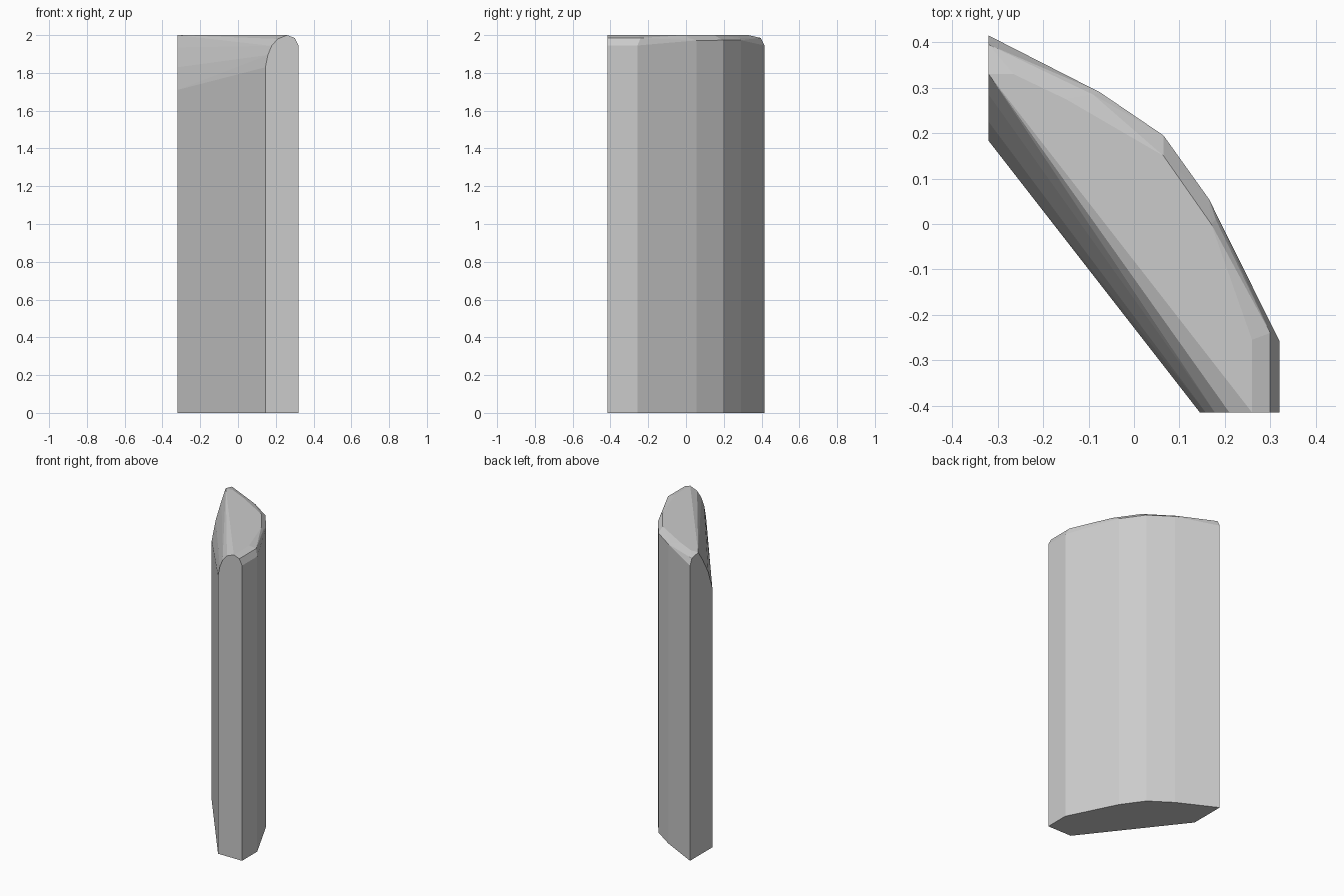
import bpy, bmesh

if "Cube" in bpy.data.objects:
    bpy.data.objects.remove(bpy.data.objects["Cube"])

# Footprint of the upright slab (counted around the outline)
footprint = [(-.32, .415), (-.32, .183), (.145, -.415), (.32, -.415),
             (.32, -.257), (.165, .055), (.065, .195), (-.075, .29)]

# Rounded top profile at the front end (y = -0.415) as x, z
front_end = [(.145, 1.83), (.158, 1.895), (.178, 1.943), (.21, 1.98),
             (.26, 2), (.30, 1.985), (.32, 1.945)]

# Rounded top profile at the left end (x = -0.32) as y, z
left_end = [(.183, 1.71), (.225, 1.83), (.285, 1.935), (.33, 2),
            (.395, 1.985), (.415, 1.945)]

# Bevelled outer edge and the flat plateau
outer_edge = [(.32, -.257, 1.945), (.30, -.24, 1.985), (.165, .055, 1.972),
              (.18, .01, 1.985), (.065, .195, 1.973), (.065, .175, 1.985),
              (-.075, .29, 1.973), (-.09, .285, 1.985)]
plateau = [(-.265, .33, 2), (-.15, .275, 2), (.03, .155, 2),
           (.065, .15, 2), (.17, 0, 2), (.26, -.255, 2)]

points = [(x, y, 0) for x, y in footprint]
points += [(x, -.415, z) for x, z in front_end]
points += [(-.32, y, z) for y, z in left_end]
points += outer_edge + plateau

# The slab is convex, so its faceted skin is the hull of its profiles
bm = bmesh.new()
for p in points:
    bm.verts.new(p)
res = bmesh.ops.convex_hull(bm, input=bm.verts)
loose = [v for v in bm.verts if not v.link_faces]
bmesh.ops.delete(bm, geom=loose, context='VERTS')
bmesh.ops.dissolve_limit(bm, angle_limit=.01, verts=bm.verts, edges=bm.edges)
bmesh.ops.recalc_face_normals(bm, faces=bm.faces)
mesh = bpy.data.meshes.new("stone_slab")
bm.to_mesh(mesh)
bm.free()
slab = bpy.data.objects.new("stone_slab", mesh)
bpy.context.collection.objects.link(slab)
